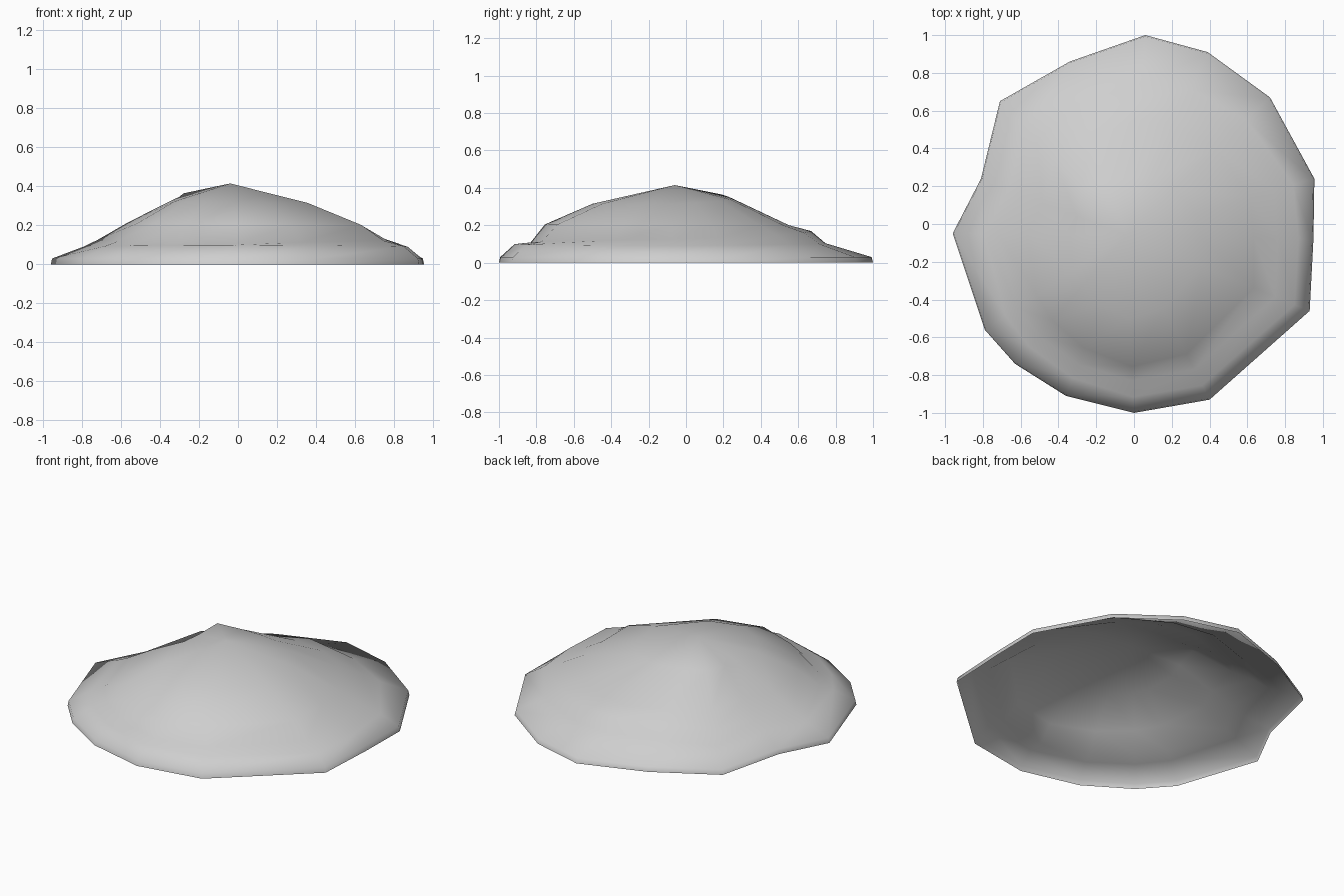
import bpy, bmesh, math
from mathutils import Vector

cube = bpy.data.objects.get("Cube")
if cube:
    bpy.data.objects.remove(cube, do_unlink=True)

# Pale grey material
grey = bpy.data.materials.new("pale_grey")
grey.use_nodes = True
colour = (0.62, 0.62, 0.62, 1)
grey.diffuse_color = colour
grey.node_tree.nodes["Principled BSDF"].inputs["Base Color"].default_value = colour

# Irregular outline on the ground, counter-clockwise, and the summit
outline = [(0, -1), (0.4, -0.93), (0.93, -0.46), (0.95, -0.08), (0.955, 0.24),
           (0.72, 0.67), (0.39, 0.91), (0.06, 1), (-0.34, 0.86), (-0.71, 0.65),
           (-0.81, 0.24), (-0.96, -0.05), (-0.79, -0.56), (-0.63, -0.74), (-0.36, -0.91)]
summit = Vector((-0.04, -0.06, 0.415))

# Slope profiles (fraction of the way to the rim, height) by direction in degrees
front = [(0.91, 0.10), (0.82, 0.108), (0.74, 0.205), (0.47, 0.315)]
profiles = [
    (-90, front),
    (0, [(0.92, 0.09), (0.81, 0.125), (0.68, 0.20), (0.39, 0.315)]),
    (90, [(0.75, 0.105), (0.68, 0.172), (0.57, 0.20), (0.28, 0.345)]),
    (135, [(0.80, 0.09), (0.71, 0.15), (0.58, 0.215), (0.36, 0.365)]),
    (180, [(0.82, 0.09), (0.74, 0.125), (0.57, 0.215), (0.32, 0.33)]),
    (270, front),
]


def slope(angle):
    """Blend the two neighbouring profiles for a direction."""
    for (a, p), (b, q) in zip(profiles, profiles[1:]):
        if a <= angle <= b:
            t = (angle - a) / (b - a)
            return [Vector(u).lerp(Vector(v), t) for u, v in zip(p, q)]


# Open shell: spokes from the rim up to the summit
bm = bmesh.new()
top = bm.verts.new(summit)
spokes = []
for x, y in outline:
    angle = math.degrees(math.atan2(y - summit.y, x - summit.x))
    angle = (angle + 90) % 360 - 90
    steps = [(1, 0), (0.993, 0.03)] + [tuple(s) for s in slope(angle)]
    spokes.append([bm.verts.new((summit.x + (x - summit.x) * f,
                                 summit.y + (y - summit.y) * f, z)) for f, z in steps])
for a, b in zip(spokes, spokes[1:] + spokes[:1]):
    for i in range(len(a) - 1):
        bm.faces.new((a[i], b[i], b[i + 1], a[i + 1]))
    bm.faces.new((a[-1], b[-1], top))
for face in bm.faces:
    face.smooth = True

mesh = bpy.data.meshes.new("mound_shell")
bm.to_mesh(mesh)
bm.free()
mesh.materials.append(grey)
mound = bpy.data.objects.new("mound_shell", mesh)
bpy.context.collection.objects.link(mound)
